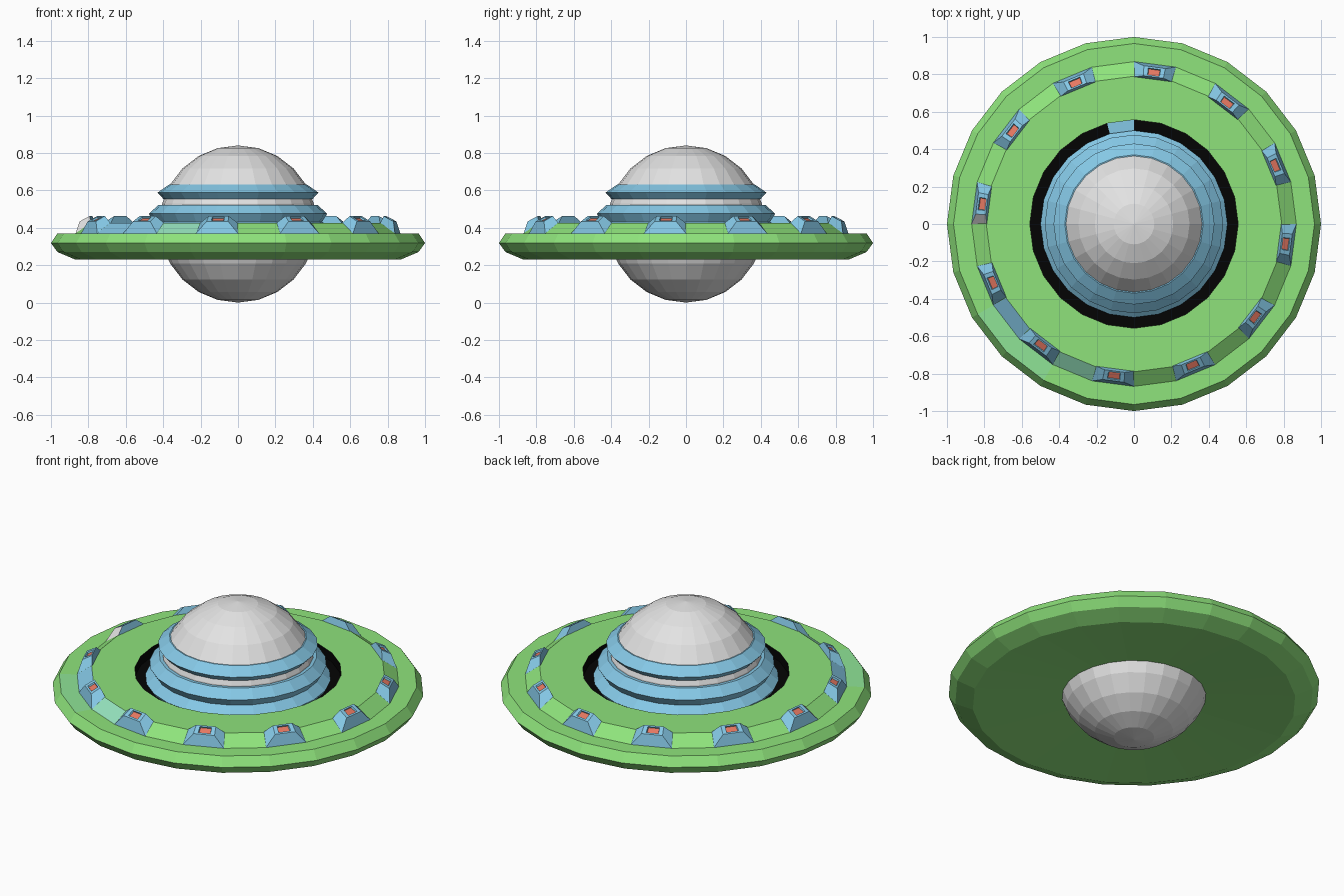
import bpy, bmesh, math

if "Cube" in bpy.data.objects:
    bpy.data.objects.remove(bpy.data.objects["Cube"])

N = 24                      # sides of every round part
STEP = 2 * math.pi / N


def material(name, r, g, b):
    lin = [(c / 255 / 12.92) if c < 11 else ((c / 255 + 0.055) / 1.055) ** 2.4 for c in (r, g, b)]
    m = bpy.data.materials.new(name)
    m.diffuse_color = (*lin, 1)
    m.use_nodes = True
    m.node_tree.nodes["Principled BSDF"].inputs["Base Color"].default_value = m.diffuse_color
    return m


GREEN = material("hull green", 143, 228, 124)
DECK = material("deck green", 142, 226, 123)
BLACK = material("gap black", 4, 4, 4)
TEAL = material("pale teal", 150, 228, 190)
MINT = material("rim mint", 143, 228, 150)
BLUE = material("trim blue", 133, 200, 230)
GREY = material("dome grey", 227, 227, 227)
RED = material("light red", 230, 120, 97)


def finish(bm, name, mats, fix=True):
    if fix:
        bmesh.ops.recalc_face_normals(bm, faces=bm.faces[:])
    me = bpy.data.meshes.new(name)
    bm.to_mesh(me)
    bm.free()
    for m in mats:
        me.materials.append(m)
    ob = bpy.data.objects.new(name, me)
    bpy.context.collection.objects.link(ob)
    return ob


def lathe(name, profile, mats, rule=None):
    """Spin a closed (radius, height) profile; rule(band, segment) gives the material."""
    bm = bmesh.new()
    rings = [[bm.verts.new((r * math.cos(i * STEP), r * math.sin(i * STEP), z)) for i in range(N)]
             for r, z in profile]
    for k in range(len(profile)):
        a, b = rings[k], rings[(k + 1) % len(profile)]
        for i in range(N):
            j = (i + 1) % N
            f = bm.faces.new((a[i], a[j], b[j], b[i]))
            f.material_index = rule(k, i) if rule else 0
    return finish(bm, name, mats)


# saucer hull with rim, raised deck and dark well around the dome
def hull_rule(band, seg):
    if band in (7, 8):
        return 4 if (band == 8 and seg == 6) else 2
    if band == 6:
        return 1
    if band == 4 and seg in (14, 15):
        return 5
    if band == 5 and seg in (14, 16):
        return 4 if seg == 14 else 3
    return 0


lathe("saucer_hull",
      [(0.30, 0.275), (0.87, 0.23), (0.965, 0.27), (1.0, 0.318), (0.965, 0.37),
       (0.868, 0.37), (0.79, 0.425), (0.557, 0.425), (0.557, 0.37), (0.30, 0.37)],
      [GREEN, DECK, BLACK, TEAL, BLUE, MINT], hull_rule)

# central sphere: dome above, belly below
bm = bmesh.new()
bmesh.ops.create_uvsphere(bm, u_segments=N, v_segments=12, radius=0.42)
bmesh.ops.translate(bm, verts=bm.verts[:], vec=(0, 0, 0.42))
finish(bm, "central_sphere", [GREY])

# blue trim rings around the dome
lathe("upper_ring", [(0.35, 0.63), (0.37, 0.63), (0.43, 0.588), (0.40, 0.555), (0.38, 0.555)], [BLUE])
lathe("lower_rings", [(0.39, 0.522), (0.425, 0.522), (0.477, 0.475), (0.45, 0.432),
                      (0.5, 0.39), (0.485, 0.365), (0.39, 0.365)], [BLUE])


# light housings sitting on every second face of the sloping ridge
def housing(index):
    ang = STEP * (2 * index + 1.5)
    ca, sa = math.cos(ang), math.sin(ang)
    bm = bmesh.new()

    def loop(ro, wo, zo, ri, wi, zi):
        pts = [(ro, -wo, zo), (ro, wo, zo), (ri, wi, zi), (ri, -wi, zi)]
        return [bm.verts.new((r * ca - w * sa, r * sa + w * ca, z)) for r, w, z in pts]

    loops = [loop(0.861, 0.113, 0.37, 0.780, 0.103, 0.424),     # base
             loop(0.846, 0.058, 0.434, 0.793, 0.054, 0.4625),   # cap edge
             loop(0.837, 0.034, 0.439, 0.801, 0.032, 0.458),    # window edge
             loop(0.832, 0.031, 0.432, 0.798, 0.029, 0.450)]    # sunken window
    for k in range(3):
        for i in range(4):
            j = (i + 1) % 4
            f = bm.faces.new((loops[k][i], loops[k][j], loops[k + 1][j], loops[k + 1][i]))
            if index == 5 and k == 0 and i == 1:
                f.material_index = 2      # the one grey flank
    bm.faces.new(loops[3]).material_index = 1
    finish(bm, f"light_housing_{index + 1}", [BLUE, RED, GREY], fix=False)


for n in range(12):
    housing(n)
